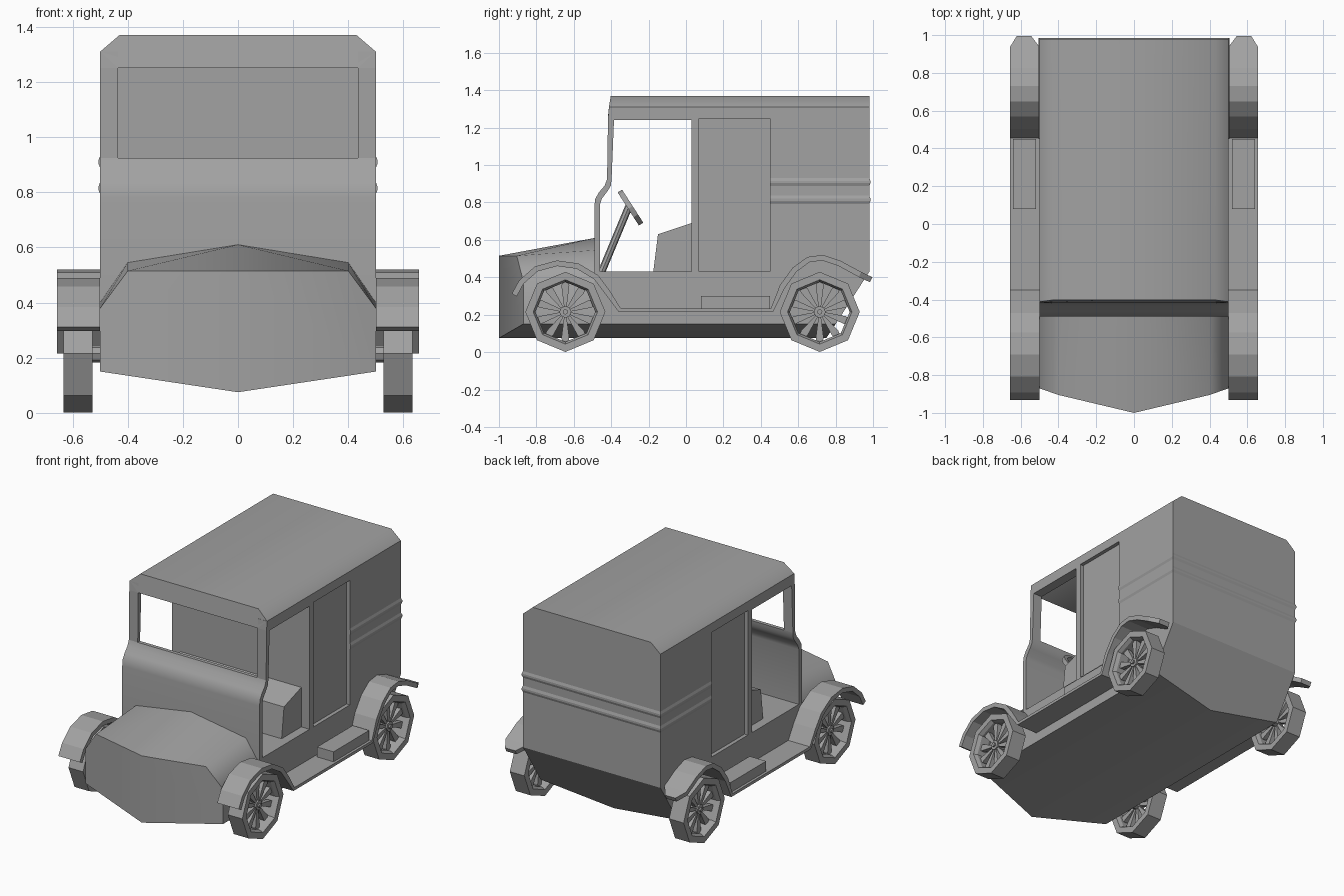
import bpy, bmesh, math
from mathutils import Vector, Matrix

if "Cube" in bpy.data.objects:
    bpy.data.objects.remove(bpy.data.objects["Cube"])

# Dark grey paint shared by every part
paint = bpy.data.materials.new("grey_paint")
paint.diffuse_color = (.36, .36, .36, 1)
paint.use_nodes = True
paint.node_tree.nodes["Principled BSDF"].inputs["Base Color"].default_value = paint.diffuse_color


def finish(bm, name, mirror=False):
    bmesh.ops.recalc_face_normals(bm, faces=bm.faces)
    if mirror:  # open the seam on the centre plane
        seam = [f for f in bm.faces if all(abs(v.co.x) < 1e-5 for v in f.verts)]
        bmesh.ops.delete(bm, geom=seam, context='FACES')
    me = bpy.data.meshes.new(name)
    bm.to_mesh(me)
    bm.free()
    me.materials.append(paint)
    ob = bpy.data.objects.new(name, me)
    bpy.context.collection.objects.link(ob)
    if mirror:
        ob.modifiers.new("Mirror", 'MIRROR').use_axis[0] = True
    return ob


def add_loft(bm, sections, cyclic=False):
    rows = [[bm.verts.new(p) for p in s] for s in sections]
    n = len(rows[0])
    pairs = list(zip(rows, rows[1:])) + ([(rows[-1], rows[0])] if cyclic else [])
    for a, b in pairs:
        for i in range(n):
            j = (i + 1) % n
            bm.faces.new((a[i], a[j], b[j], b[i]))
    if not cyclic:
        bm.faces.new(rows[0])
        bm.faces.new(rows[-1][::-1])


def loft(name, sections, mirror=False):
    bm = bmesh.new()
    add_loft(bm, sections)
    return finish(bm, name, mirror)


def prism(name, poly, x0, x1, mirror=False):
    """Extrude a side-view (y, z) outline along x."""
    return loft(name, [[(x, y, z) for y, z in poly] for x in (x0, x1)], mirror)


def box(name, x0, x1, y0, y1, z0, z1, mirror=False):
    return prism(name, [(y0, z0), (y1, z0), (y1, z1), (y0, z1)], x0, x1, mirror)


# Hood with pointed nose (half, mirrored)
hood = loft("hood", [
    [(0, -1, .075), (.5, -.87, .15), (.5, -.87, .38), (.4, -.905, .515), (0, -1, .515)],
    [(0, -.49, .075), (.5, -.49, .15), (.5, -.49, .40), (.4, -.49, .545), (0, -.49, .61)]], True)

# Lower hull with keel and sloping tail (half, mirrored)
hull = loft("lower_hull", [
    [(0, -.49, .075), (.5, -.49, .15), (.5, -.49, .43), (0, -.49, .43)],
    [(0, .75, .075), (.5, .80, .15), (.5, .98, .43), (0, .98, .43)]], True)

# Curved cowl below the windscreen
outer = [(-.49, .38), (-.49, .78), (-.485, .82), (-.465, .855), (-.435, .89), (-.422, .925)]
inner = [(-.398, .925), (-.402, .89), (-.42, .86), (-.45, .82), (-.46, .79), (-.46, .38)]
cowl = prism("cowl", outer + inner, -.5, .5)

# Side walls with cab and cargo door openings
prism("side_wall", [
    (-.422, .925), (-.417, 1.25), (-.412, 1.31), (.98, 1.31), (.98, .43), (.45, .43),
    (.45, 1.25), (.07, 1.25), (.07, .43), (.03, .43), (.03, 1.24), (-.385, 1.24),
    (-.398, .925)], .435, .5, True)
box("cargo_door", .44, .475, .06, .46, .42, 1.26, True)
box("rear_wall", -.436, .436, .95, .98, .43, 1.31)
box("partition", -.436, .436, .03, .07, .43, 1.26)

# Roof with chamfered sides and raked front (half, mirrored)
roof = loft("roof", [
    [(0, a, 1.25), (.435, a, 1.25), (.5, b, 1.31), (.43, c, 1.37), (0, c, 1.37)]
    for a, b, c in ((-.418, -.412, -.402), (.98, .98, .98))], True)

# Raised belt mouldings around sides and back
for i, z in enumerate((.815, .91)):
    rib = []
    for sx, y, oy in ((1, .45, 0), (1, .98, 1), (-1, .98, 1), (-1, .45, 0)):
        rib.append([(sx * (.5 + o), y + o * oy, z + dz)
                    for o, dz in ((-.01, -.022), (0, -.022), (.006, -.006),
                                  (.006, .006), (0, .022), (-.01, .022))])
    loft(f"belt_moulding_{i + 1}", rib)

# Driver bench
prism("seat", [(-.175, .43), (-.15, .63), (.03, .69), (.03, .43)], -.44, .44)

# Steering column and wheel
sx = .22
a, b = Vector((sx, -.455, .42)), Vector((sx, -.305, .78))
bm = bmesh.new()
bmesh.ops.create_cone(bm, cap_ends=True, segments=8, radius1=.02, radius2=.02, depth=(b - a).length,
                      matrix=Matrix.Translation((a + b) / 2)
                      @ (b - a).to_track_quat('Z', 'Y').to_matrix().to_4x4())
finish(bm, "steering_column")
tilt = Matrix.Translation((sx, -.297, .773)) @ Vector((0, .84, .54)).to_track_quat('Z', 'Y').to_matrix().to_4x4()
bm = bmesh.new()
rings = []
for k in range(12):
    a = k * math.tau / 12
    rings.append([tilt @ Vector((r * math.cos(a), r * math.sin(a), h))
                  for r, h in ((.08, -.014), (.105, -.014), (.105, .014), (.08, .014))])
add_loft(bm, rings, True)
for k in range(4):
    a = Matrix.Rotation(k * math.pi / 2, 4, 'Z')
    add_loft(bm, [[tilt @ a @ Vector((r, s * .01, h * .007))
                   for s, h in ((-1, -1), (1, -1), (1, 1), (-1, 1))] for r in (0, .085)])
finish(bm, "steering_wheel")

# Fenders and running board as one swept strip
path = [(-.918, .305), (-.88, .375), (-.80, .445), (-.69, .475), (-.58, .46), (-.48, .40),
        (-.42, .32), (-.355, .225), (.46, .225), (.515, .35), (.58, .44), (.655, .495),
        (.73, .505), (.82, .475), (.93, .415), (.99, .387)]
sections = []
for i, (y, z) in enumerate(path):
    p = Vector((y, z))
    d0 = (p - Vector(path[max(i - 1, 0)])).normalized()
    d1 = (Vector(path[min(i + 1, len(path) - 1)]) - p).normalized()
    t = (d0 + d1).normalized()
    n = Vector((-t.y, t.x)) * (.011 if i in (7, 8) else .015)
    x0, x1 = (.545, .62) if i == len(path) - 1 else (.5, .657)
    sections.append([(x0, y - n.x, z - n.y), (x1, y - n.x, z - n.y),
                     (x1, y + n.x, z + n.y), (x0, y + n.x, z + n.y)])
loft("fender_and_running_board", sections, True)
box("step_box", .52, .64, .08, .45, .23, .30, True)

# Octagonal spoked wheels
for name, cy in (("front_wheel", -.645), ("rear_wheel", .715)):
    bm = bmesh.new()
    c = Vector((0, cy, .215))

    def polar(x, r, a, s=0):
        return c + Vector((x, r * math.cos(a) - s * math.sin(a), r * math.sin(a) + s * math.cos(a)))

    rim = ((.527, .214), (.633, .214), (.633, .172), (.61, .160), (.55, .160), (.527, .172))
    add_loft(bm, [[polar(x, r, k * math.pi / 4) for x, r in rim] for k in range(8)], True)
    for k in range(10):
        a = (k + .5) * math.tau / 10
        add_loft(bm, [[polar(x, r, a, s * w) for x, s in ((.565, -1), (.565, 1), (.595, 1), (.595, -1))]
                      for r, w in ((.02, .006), (.14, .021), (.16, .016))])
    for r, x0, x1 in ((.032, .49, .605), (.014, .6, .617)):
        add_loft(bm, [[polar(x, r, k * math.pi / 4) for k in range(8)] for x in (x0, x1)])
    finish(bm, name, True)

# Soft shading on curved panels
for ob in (cowl, roof, hood, hull):
    bpy.ops.object.select_all(action='DESELECT')
    ob.select_set(True)
    bpy.context.view_layer.objects.active = ob
    bpy.ops.object.shade_smooth_by_angle(angle=math.radians(50))
